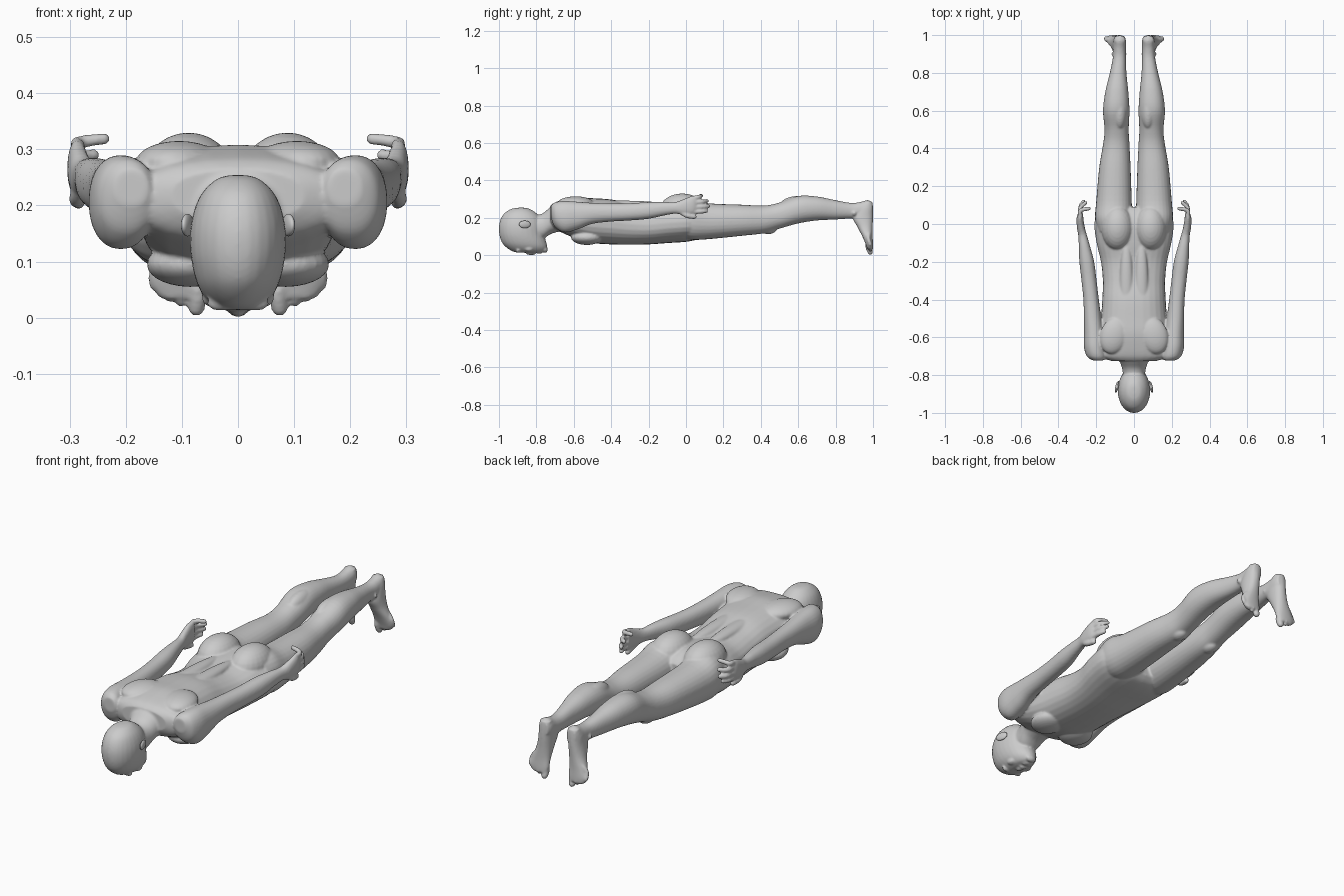
import bpy, bmesh, math
from mathutils import Vector, Matrix

bm = bmesh.new()
N = 28


def spline(rows, steps=5):
    """Catmull-Rom resampling of section rows."""
    out = []
    for i in range(len(rows) - 1):
        p = [rows[max(i - 1, 0)], rows[i], rows[i + 1], rows[min(i + 2, len(rows) - 1)]]
        for s in range(steps):
            t = s / steps
            out.append([0.5 * (2 * b + (c - a) * t + (2 * a - 5 * b + 4 * c - d) * t * t
                        + (3 * b - a - 3 * c + d) * t ** 3) for a, b, c, d in zip(*p)])
    return out + [list(rows[-1])]


def skin(rings):
    vs = [[bm.verts.new(p) for p in r] for r in rings]
    n = len(vs[0])
    faces = [bm.faces.new((a[i], a[(i + 1) % n], b[(i + 1) % n], b[i]))
             for a, b in zip(vs, vs[1:]) for i in range(n)]
    faces += [bm.faces.new(vs[0]), bm.faces.new(vs[-1])]
    bmesh.ops.recalc_face_normals(bm, faces=faces)


def loft(rows, axis='Y', side=1, power=2.2):
    """Rows: position along axis, centre x, half width, low, high."""
    rings = []
    for pos, cx, rx, lo, hi in spline(rows):
        ring = []
        for k in range(N):
            a = 2 * math.pi * k / N
            c, s = math.cos(a), math.sin(a)
            x = side * (cx + rx * math.copysign(abs(c) ** (2 / power), c))
            w = (lo + hi) / 2 + (hi - lo) / 2 * math.copysign(abs(s) ** (2 / power), s)
            ring.append((x, pos, w) if axis == 'Y' else (x, w, pos))
        rings.append(ring)
    skin(rings)


def blob(target, c, r, side=1, tilt=0):
    m = (Matrix.Translation((side * c[0], c[1], c[2])) @ Matrix.Rotation(side * tilt, 4, 'Z')
         @ Matrix.Diagonal((*r, 1)))
    bmesh.ops.create_uvsphere(target, u_segments=24, v_segments=14, radius=1, matrix=m)


def digit(points, r, side):
    """Rounded finger or toe through a few points."""
    pts = [Vector((side * p[0], p[1], p[2])) for p in spline(points, 4)]
    rings = []
    for i, p in enumerate(pts):
        t = (pts[min(i + 1, len(pts) - 1)] - pts[max(i - 1, 0)]).normalized()
        q = t.to_track_quat('Z', 'Y')
        rr = r * (1 - 0.15 * i / (len(pts) - 1))
        rings.append([p + q @ Vector((rr * math.cos(a), rr * math.sin(a), 0))
                      for a in [2 * math.pi * k / 12 for k in range(12)]])
    skin(rings)
    bmesh.ops.create_uvsphere(bm, u_segments=12, v_segments=8, radius=r * 0.85,
                              matrix=Matrix.Translation(pts[-1]))


# torso
loft([(-.725, 0, .12, .17, .265), (-.70, 0, .18, .14, .283), (-.65, 0, .19, .115, .297),
      (-.58, 0, .182, .085, .308), (-.5, 0, .175, .065, .305), (-.4, 0, .168, .058, .298),
      (-.3, 0, .165, .056, .278), (-.2, 0, .175, .058, .268), (-.1, 0, .198, .065, .28),
      (0, 0, .21, .072, .285), (.06, 0, .19, .085, .265), (.09, 0, .15, .11, .24)], power=2.35)

# neck
loft([(-.84, 0, .055, .08, .21), (-.77, 0, .062, .085, .222), (-.72, 0, .078, .115, .262),
      (-.66, 0, .1, .13, .29)])

# head, from the back of the skull to the face
loft([(.254, 0, .015, -.90, -.86), (.247, 0, .038, -.935, -.835), (.225, 0, .062, -.97, -.80),
      (.195, 0, .077, -.99, -.775), (.155, 0, .085, -1.0, -.765), (.11, 0, .084, -.998, -.76),
      (.07, 0, .076, -.985, -.747), (.043, 0, .064, -.962, -.742), (.022, 0, .045, -.93, -.752),
      (.014, 0, .024, -.90, -.77)], axis='Z', power=2.05)
blob(bm, (0, -.832, .016), (.014, .026, .016))
blob(bm, (0, -.815, .014), (.019, .012, .013))
blob(bm, (0, -.79, .018), (.024, .007, .012))
blob(bm, (0, -.778, .019), (.021, .007, .012))
blob(bm, (0, -.755, .03), (.028, .016, .018))

for s in (-1, 1):
    # face relief
    blob(bm, (.03, -.897, .025), (.026, .011, .013), s)
    blob(bm, (.045, -.84, .034), (.02, .025, .015), s)

    # arm and palm
    loft([(-.722, .19, .03, .2, .265), (-.70, .198, .052, .15, .283), (-.65, .208, .057, .122, .29),
          (-.58, .212, .053, .138, .286), (-.5, .219, .046, .168, .28), (-.4, .227, .041, .18, .277),
          (-.3, .238, .04, .186, .278), (-.2, .25, .039, .195, .284), (-.12, .262, .03, .212, .285),
          (-.06, .272, .023, .222, .284), (-.02, .281, .021, .217, .297), (.03, .286, .018, .217, .317),
          (.055, .283, .014, .224, .318)], side=s)
    # fingers and thumb
    for z0, z1, x1, y1 in ((.232, .236, .274, .118), (.257, .262, .266, .13),
                           (.282, .29, .256, .122), (.306, .319, .238, .092)):
        digit([(.284, .04, z0), (.284, (y1 + .05) / 2, (z0 + z1) / 2), (x1, y1 - .01, z1)], .0125, s)
    digit([(.278, -.03, .235), (.288, .005, .212), (.284, .045, .206)], .0145, s)

    # leg
    loft([(-.04, .105, .085, .10, .29), (.03, .108, .098, .083, .298), (.12, .106, .094, .086, .278),
          (.3, .101, .083, .104, .27), (.42, .094, .07, .118, .266), (.5, .092, .064, .142, .282),
          (.6, .094, .07, .17, .317), (.7, .091, .061, .186, .314), (.8, .084, .044, .191, .294),
          (.88, .077, .035, .196, .28), (.93, .076, .034, .19, .284), (.97, .075, .033, .2, .295),
          (.995, .075, .024, .215, .285)], side=s)
    # foot
    loft([(.285, .075, .026, .95, .997), (.25, .077, .034, .915, 1.0), (.2, .081, .036, .893, 1.0),
          (.15, .088, .038, .917, .998), (.1, .099, .045, .943, .998), (.06, .104, .049, .96, 1.0),
          (.035, .1, .04, .968, 1.0)], axis='Z', side=s)
    # toes
    for x, z, r in ((.072, .018, .018), (.1, .03, .0125), (.119, .037, .012), (.135, .046, .0115), (.148, .058, .011)):
        digit([(.5 * x + .05, .978, z + .06), (x, .975, z + .03), (x + .002, .985, z)], r, s)

    # muscle forms
    blob(bm, (.088, -.02, .245), (.085, .12, .085), s)
    blob(bm, (.085, -.53, .095), (.078, .085, .04), s)
    blob(bm, (.105, -.59, .277), (.075, .1, .038), s, .3)
    blob(bm, (.04, -.34, .267), (.036, .25, .025), s)
    blob(bm, (.075, .6, .265), (.04, .1, .052), s)
    blob(bm, (.093, .44, .14), (.034, .045, .027), s)
    blob(bm, (.08, .9, .225), (.041, .018, .02), s)

mesh = bpy.data.meshes.new("body")
bm.to_mesh(mesh)
bm.free()
body = bpy.data.objects.new("body", mesh)
bpy.context.collection.objects.link(body)

# fuse the parts into one smooth skin
rem = body.modifiers.new("fuse", 'REMESH')
rem.mode = 'VOXEL'
rem.voxel_size = .005
rem.use_smooth_shade = True
sm = body.modifiers.new("soften", 'SMOOTH')
sm.factor = .5
sm.iterations = 6

# ears and eyes
for name, c, r, tilt in (("ear", (.09, -.862, .165), (.009, .032, .02), -.25),
                         ("eye", (.034, -.873, .034), (.014, .009, .011), 0)):
    for s, label in ((-1, "left"), (1, "right")):
        b = bmesh.new()
        blob(b, c, r, s, -tilt if name == "ear" else 0)
        me = bpy.data.meshes.new(f"{label}_{name}")
        b.to_mesh(me)
        b.free()
        me.shade_smooth()
        bpy.context.collection.objects.link(bpy.data.objects.new(f"{label}_{name}", me))
